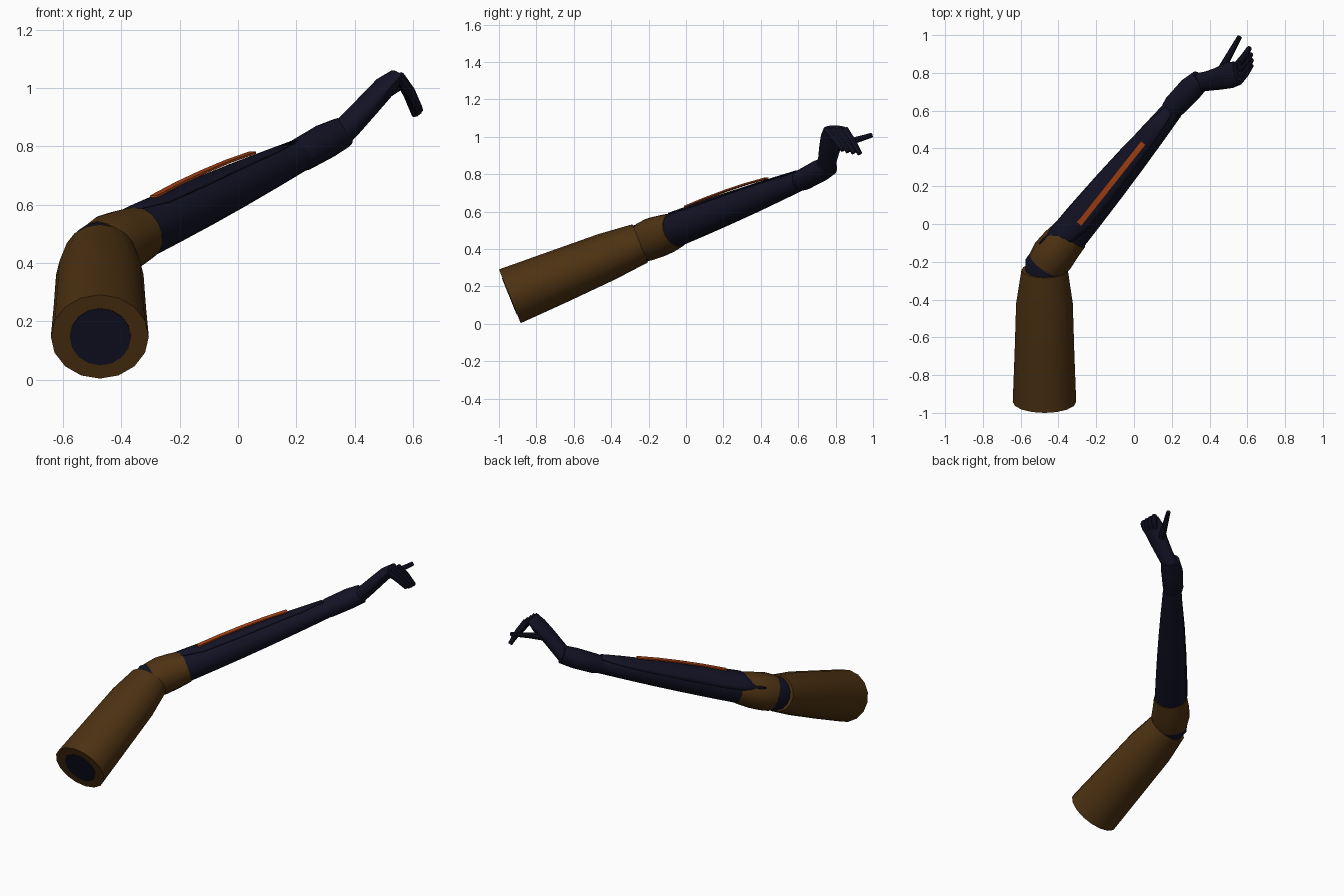
import bpy, bmesh, math
from mathutils import Vector

if "Cube" in bpy.data.objects:
    bpy.data.objects.remove(bpy.data.objects["Cube"])

UP = Vector((0, 0, 1))


def material(name, color):
    m = bpy.data.materials.new(name)
    m.diffuse_color = (*color, 1)
    m.use_nodes = True
    m.node_tree.nodes["Principled BSDF"].inputs["Base Color"].default_value = m.diffuse_color
    return m


BROWN = material("brown leather", (0.075, 0.032, 0.006))
NAVY = material("dark navy", (0.006, 0.006, 0.018))
ORANGE = material("burnt orange", (0.38, 0.055, 0.008))


def finish(name, bm, mat, angle=40):
    bmesh.ops.recalc_face_normals(bm, faces=bm.faces[:])
    me = bpy.data.meshes.new(name)
    bm.to_mesh(me)
    bm.free()
    me.materials.append(mat)
    ob = bpy.data.objects.new(name, me)
    bpy.context.collection.objects.link(ob)
    bpy.ops.object.select_all(action='DESELECT')
    ob.select_set(True)
    bpy.context.view_layer.objects.active = ob
    bpy.ops.object.shade_smooth_by_angle(angle=math.radians(angle))
    return ob


def frame(t):
    """Sideways and upward axes across direction t."""
    u = t.cross(UP).normalized()
    return u, u.cross(t).normalized()


def tube(name, stations, mat, sides=16):
    """Capped elliptical tube; stations are (centre, side radius, up radius)."""
    pts = [Vector(s[0]) for s in stations]
    bm = bmesh.new()
    rings = []
    for i, (c, ru, rv) in enumerate(stations):
        t = (pts[min(i + 1, len(pts) - 1)] - pts[max(i - 1, 0)]).normalized()
        u, v = frame(t)
        rings.append([bm.verts.new(pts[i] + u * ru * math.cos(a) + v * rv * math.sin(a))
                      for a in (2 * math.pi * k / sides for k in range(sides))])
    for r0, r1 in zip(rings, rings[1:]):
        for k in range(sides):
            j = (k + 1) % sides
            bm.faces.new((r0[k], r0[j], r1[j], r1[k]))
    bm.faces.new(rings[0])
    bm.faces.new(rings[-1])
    return finish(name, bm, mat)


# Upper sleeve
tube("upper_sleeve", [((-0.474, -0.942, 0.147), 0.168, 0.155),
                      ((-0.474, -0.68, 0.253), 0.158, 0.143),
                      ((-0.474, -0.42, 0.360), 0.150, 0.129),
                      ((-0.473, -0.245, 0.430), 0.123, 0.110)], BROWN)

# Inner arm, shown as a disc at the shoulder end and a band at the elbow
tube("inner_arm", [((-0.472, -0.945, 0.146), 0.105, 0.105),
                   ((-0.472, -0.30, 0.408), 0.105, 0.10),
                   ((-0.470, -0.215, 0.440), 0.108, 0.105),
                   ((-0.435, -0.165, 0.458), 0.100, 0.10)], NAVY)

# Elbow piece
tube("elbow", [((-0.462, -0.215, 0.440), 0.108, 0.108),
               ((-0.430, -0.168, 0.460), 0.116, 0.112),
               ((-0.385, -0.110, 0.480), 0.110, 0.106),
               ((-0.335, -0.055, 0.502), 0.101, 0.094)], BROWN)

# Forearm
START, END = Vector((-0.345, -0.065, 0.498)), Vector((0.205, 0.605, 0.762))
AXIS = (END - START).normalized()
SIDE, TOP = frame(AXIS)


def on_arm(s):
    return START.lerp(END, s)


def arm_radius(s):
    return 0.097 - 0.041 * s + 0.006 * math.sin(math.pi * min(max(s, 0), 1))


tube("forearm", [(on_arm(s), arm_radius(s), arm_radius(s) * 0.94)
                 for s in (0, 0.2, 0.4, 0.6, 0.8, 1)], NAVY)

# Forearm cover: curved shell narrowing to a point over the elbow
bm = bmesh.new()
rows = []
for s, lo, hi in ((-0.13, 144, 148), (0.02, 70, 165), (0.15, 55, 168), (0.4, 55, 165),
                  (0.65, 60, 160), (0.85, 65, 150), (1.0, 80, 130)):
    r = arm_radius(s) + 0.008
    if s < 0:
        r += 0.006
    rows.append([bm.verts.new(on_arm(s) + SIDE * r * math.cos(a) + TOP * r * 0.95 * math.sin(a))
                 for a in (math.radians(lo + (hi - lo) * k / 8) for k in range(9))])
for r0, r1 in zip(rows, rows[1:]):
    for k in range(8):
        bm.faces.new((r0[k], r0[k + 1], r1[k + 1], r1[k]))
cover = finish("forearm_cover", bm, NAVY)
mod = cover.modifiers.new("thickness", 'SOLIDIFY')
mod.thickness = 0.006
mod.offset = -1

# Orange strip arched along the top of the forearm
bm = bmesh.new()
sections = []
for c in ((-0.29, 0.0, 0.627), (-0.205, 0.108, 0.672), (-0.12, 0.215, 0.712),
          (-0.035, 0.323, 0.748), (0.05, 0.43, 0.778)):
    sections.append([bm.verts.new(Vector(c) + SIDE * x + UP * z)
                     for x, z in ((-0.016, -0.004), (0.016, -0.004), (0.016, 0.004), (-0.016, 0.004))])
for r0, r1 in zip(sections, sections[1:]):
    for k in range(4):
        j = (k + 1) % 4
        bm.faces.new((r0[k], r0[j], r1[j], r1[k]))
bm.faces.new(sections[0])
bm.faces.new(sections[-1])
finish("accent_strip", bm, ORANGE)

# Wrist cuff
tube("wrist_cuff", [((0.195, 0.600, 0.760), 0.055, 0.052),
                    ((0.215, 0.625, 0.770), 0.062, 0.058),
                    ((0.300, 0.715, 0.818), 0.066, 0.060),
                    ((0.355, 0.765, 0.846), 0.056, 0.054)], NAVY)

# Hand
tube("palm", [((0.335, 0.748, 0.825), 0.050, 0.045),
              ((0.390, 0.757, 0.880), 0.052, 0.043),
              ((0.450, 0.770, 0.945), 0.060, 0.040),
              ((0.505, 0.788, 1.005), 0.070, 0.037),
              ((0.545, 0.798, 1.045), 0.064, 0.022)], NAVY, 14)

# Four bent fingers
TIPS = ((0.620, 0.840, 0.928), (0.622, 0.868, 0.920), (0.618, 0.898, 0.914), (0.610, 0.930, 0.908))
for i, tip in enumerate(TIPS):
    base = Vector((0.552, 0.750 + 0.033 * i, 1.040))
    tip = Vector(tip)
    mid = base.lerp(tip, 0.5) + Vector((0.004, 0, 0.004))
    tube(f"finger_{i + 1}", [(base, 0.019, 0.019), (mid, 0.018, 0.018), (tip, 0.014, 0.014)], NAVY, 8)

# Thumb
tube("thumb", [((0.455, 0.800, 0.945), 0.024, 0.024),
               ((0.500, 0.885, 0.975), 0.018, 0.018),
               ((0.560, 0.992, 1.008), 0.013, 0.013)], NAVY, 8)
